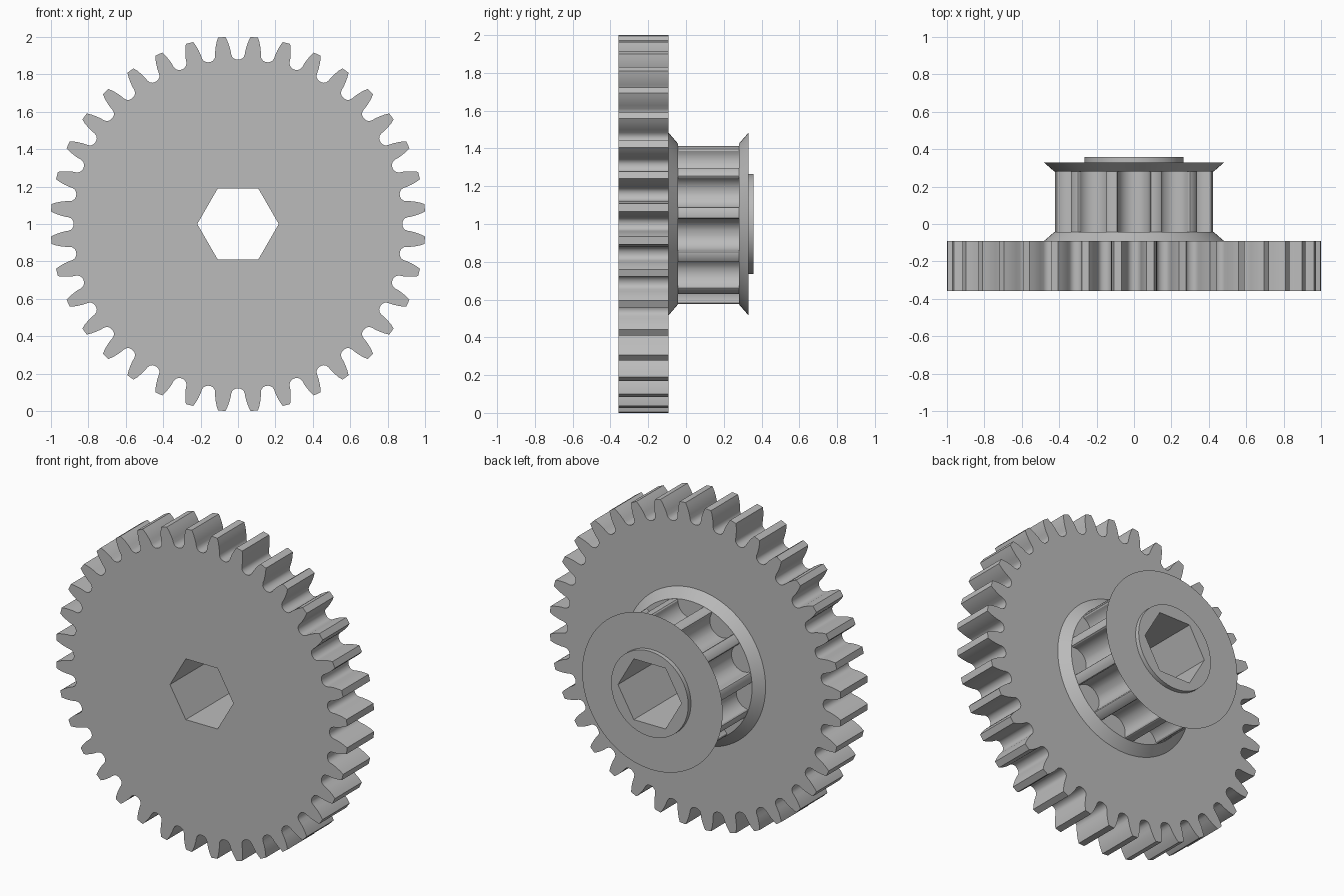
import bpy, bmesh
from math import sin, cos, pi, radians, asin

cube = bpy.data.objects.get("Cube")
if cube:
    bpy.data.objects.remove(cube)

# Single plain grey material
grey = bpy.data.materials.new("machined grey")
grey.use_nodes = True
colour = (0.5, 0.5, 0.5, 1)
grey.diffuse_color = colour
grey.node_tree.nodes["Principled BSDF"].inputs["Base Color"].default_value = colour


def polar(r, a):
    return r * cos(a), r * sin(a)


def circle(r, sides=96):
    return [polar(r, 2 * pi * i / sides) for i in range(sides)]


def toothed(half_profile, count, start):
    """Repeat a symmetric tooth; half_profile runs root to tip as (radius, half width)."""
    outline = []
    for i in range(count):
        centre = start + 2 * pi * i / count
        outline += [polar(r, centre - asin(w / r)) for r, w in half_profile]
        outline += [polar(r, centre + asin(w / r)) for r, w in reversed(half_profile)]
    return outline


HEX_BORE = circle(0.218, 6)


def bored_part(name, front, back, y0, y1):
    """Loft two matching outlines along y, with the hexagonal bore left open."""
    bm = bmesh.new()

    def ring(outline, y):
        verts = [bm.verts.new((u, y, 1 + v)) for u, v in outline]
        edges = [bm.edges.new((verts[i - 1], verts[i])) for i in range(len(verts))]
        return verts, edges

    outer = ring(front, y0), ring(back, y1)
    inner = ring(HEX_BORE, y0), ring(HEX_BORE, y1)
    for (a, _), (b, _) in (outer, inner):
        for i in range(len(a)):
            bm.faces.new((a[i - 1], a[i], b[i], b[i - 1]))
    for end, normal in ((0, (0, -1, 0)), (1, (0, 1, 0))):
        bmesh.ops.triangle_fill(bm, use_beauty=True, use_dissolve=False,
                                edges=outer[end][1] + inner[end][1], normal=normal)
    bmesh.ops.recalc_face_normals(bm, faces=bm.faces[:])
    mesh = bpy.data.meshes.new(name)
    bm.to_mesh(mesh)
    bm.free()
    mesh.materials.append(grey)
    obj = bpy.data.objects.new(name, mesh)
    bpy.context.collection.objects.link(obj)
    bpy.ops.object.select_all(action="DESELECT")
    obj.select_set(True)
    bpy.context.view_layer.objects.active = obj
    bpy.ops.object.shade_smooth_by_angle(angle=radians(28))


# Spur gear: rounded root, curved flank, flat tip
gear_tooth = [(0.879, 0.070), (0.883, 0.058), (0.892, 0.048), (0.907, 0.043),
              (0.93, 0.041), (0.955, 0.036), (0.98, 0.029), (1.002, 0.020)]
gear = toothed(gear_tooth, 36, radians(5))
bored_part("spur_gear", gear, gear, -0.357, -0.092)

# Belt pulley: round-bottomed grooves between narrow lands
GROOVES = 11
half_pitch = pi / GROOVES
groove_tooth = []
for i in range(1, 10):
    a = radians(10 * i)
    u, v = 0.405 - 0.085 * cos(a), 0.085 * sin(a)
    # Rotate from groove centre into the neighbouring tooth's frame
    groove_tooth.append(((u * u + v * v) ** 0.5,
                         u * sin(half_pitch) - v * cos(half_pitch)))
groove_tooth += [(0.422, 0.029), (0.425, 0.022)]
pulley = toothed(groove_tooth, GROOVES, -pi / 2)
bored_part("belt_pulley", pulley, pulley, -0.042, 0.28)

# Belt flanges flaring away from the pulley, and the end boss
bored_part("front_flange", circle(0.483), circle(0.425), -0.092, -0.042)
bored_part("back_flange", circle(0.425), circle(0.483), 0.28, 0.33)
bored_part("end_boss", circle(0.265), circle(0.265), 0.33, 0.357)
